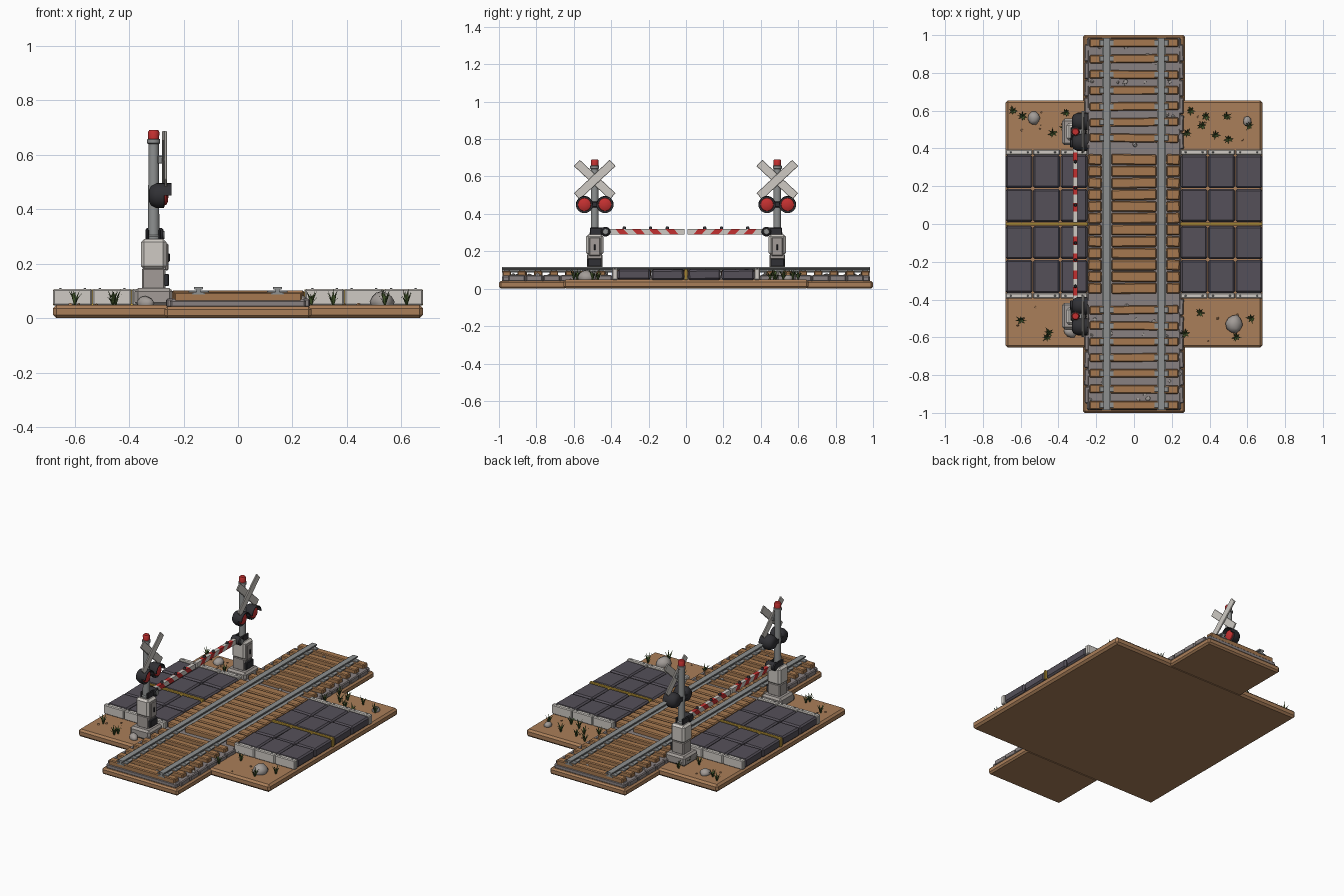
import bpy, bmesh, math, random
from mathutils import Matrix, Vector, Euler

if "Cube" in bpy.data.objects:
    bpy.data.objects.remove(bpy.data.objects["Cube"])

random.seed(4)
R = random.uniform


def mat(name, *c):
    m = bpy.data.materials.new(name)
    m.diffuse_color = (*c, 1)
    m.use_nodes = True
    m.node_tree.nodes["Principled BSDF"].inputs["Base Color"].default_value = m.diffuse_color
    return m


DIRT = mat("dirt", .40, .21, .10)
WOOD = mat("wood", .38, .19, .08)
ROAD = mat("asphalt", .09, .08, .10)
YELLOW = mat("yellow", .60, .38, .05)
STONE = mat("gravel", .25, .22, .22)
ROCK = mat("rock", .36, .33, .31)
STEEL = mat("steel", .27, .28, .28)
WHITE = mat("off_white", .62, .59, .55)
DARK = mat("black_metal", .03, .03, .035)
RED = mat("red", .55, .03, .03)
GREEN = mat("grass", .07, .12, .03)


def finish(name, bm, m, smooth=False):
    bmesh.ops.recalc_face_normals(bm, faces=bm.faces)
    me = bpy.data.meshes.new(name)
    bm.to_mesh(me)
    bm.free()
    ob = bpy.data.objects.new(name, me)
    bpy.context.collection.objects.link(ob)
    me.materials.append(m)
    if smooth:
        bpy.context.view_layer.objects.active = ob
        bpy.ops.object.select_all(action='DESELECT')
        ob.select_set(True)
        bpy.ops.object.shade_smooth_by_angle(angle=math.radians(40))
    return ob


def boxes(name, items, m, bevel=0.004):
    """items: (centre, size[, euler])"""
    bm = bmesh.new()
    for it in items:
        e = Euler(it[2]) if len(it) > 2 else Euler()
        M = Matrix.LocRotScale(Vector(it[0]), e, Vector(it[1]))
        bmesh.ops.create_cube(bm, size=1, matrix=M)
    if bevel:
        bmesh.ops.bevel(bm, geom=bm.edges[:], offset=bevel, segments=1, affect='EDGES')
    return finish(name, bm, m)


def lathe(name, origin, axis, profile, m, n=20):
    """profile: (radius, height) pairs spun about axis X or Z"""
    bm = bmesh.new()
    rings = []
    for r, h in profile:
        ring = []
        for i in range(n):
            a = 2 * math.pi * i / n
            c, s = r * math.cos(a), r * math.sin(a)
            p = (c, s, h) if axis == 'Z' else (h, c, s)
            ring.append(bm.verts.new(Vector(p) + Vector(origin)))
        rings.append(ring)
    for a, b in zip(rings, rings[1:]):
        for i in range(n):
            bm.faces.new((a[i], a[(i + 1) % n], b[(i + 1) % n], b[i]))
    bm.faces.new(rings[0])
    bm.faces.new(rings[-1])
    return finish(name, bm, m, True)


def prism(bm, pts, lo, hi, axis):
    """extrude a closed 2D outline along x (pts = y,z) or y (pts = x,z)"""
    f = (lambda p, t: (t, p[0], p[1])) if axis == 'X' else (lambda p, t: (p[0], t, p[1]))
    a = [bm.verts.new(f(p, lo)) for p in pts]
    b = [bm.verts.new(f(p, hi)) for p in pts]
    for i in range(len(pts)):
        j = (i + 1) % len(pts)
        bm.faces.new((a[i], a[j], b[j], b[i]))
    bm.faces.new(a)
    bm.faces.new(b)


def rocks(name, items, m, sub=2):
    bm = bmesh.new()
    for (x, y, z), r in items:
        M = Matrix.LocRotScale(Vector((x, y, z)), Euler((0, 0, R(0, 6))), Vector((r, r * R(.7, .9), r * .75)))
        v = bmesh.ops.create_icosphere(bm, subdivisions=sub, radius=1, matrix=M)['verts']
        for q in v:
            q.co += (q.co - Vector((x, y, z))) * R(-.08, .08)
    finish(name, bm, m, True)


# Dirt ground
boxes("ground_slab", [((0, 0, .024), (1.36, 1.31, .048))], DIRT, .012)
boxes("track_ground", [((0, s * .82, .021), (.54, .36, .042)) for s in (-1, 1)], DIRT, .01)

# Ballast bed with rim stones
boxes("ballast_bed", [((0, 0, .053), (.50, 1.97, .034))], STONE, .008)
boxes("ballast_rim", [((sx * .25, sy * (.44 + i * .093), .056), (.025, .088, .032), (0, 0, R(-.05, .05)))
      for sx in (-1, 1) for sy in (-1, 1) for i in range(6)], STONE, .005)

# Ties and their rail plates
tie_y = [s * (.455 + i * .084) for s in (-1, 1) for i in range(7)]
boxes("ties", [((0, y, .077), (.47, .045, .036), (0, 0, R(-.015, .015))) for y in tie_y], WOOD, .005)
boxes("rail_plates", [((sx * .145, y, .097), (.075, .03, .008)) for y in tie_y for sx in (-1, 1)], STEEL, .002)

# Crossing planks
planks = []
for i in range(12):
    y = -.341 + i * .062
    planks.append(((0, y, .081), (.24, .056, R(.036, .042)), (0, 0, R(-.02, .02))))
    for sx in (-1, 1):
        planks.append(((sx * .207, y, .081), (.072, .056, R(.036, .042)), (0, 0, R(-.04, .04))))
boxes("crossing_planks", planks, WOOD, .006)

# Rails
half = [(.024, .086), (.024, .092), (.008, .096), (.008, .104), (.017, .107), (.017, .115)]
outline = half + [(-x, z) for x, z in reversed(half)]
bm = bmesh.new()
for sx in (-1, 1):
    prism(bm, [(x + sx * .145, z) for x, z in outline], -.985, .985, 'Y')
finish("rails", bm, STEEL)

# Road slabs, centre line and kerbs
slabs = [((sx * (.318 + i * .145), sy * (.098 + j * .18), .075), (.142, .174, .056), (R(-.02, .02), R(-.025, .025), 0))
         for sx in (-1, 1) for sy in (-1, 1) for i in range(3) for j in range(2)]
boxes("road_slabs", slabs, ROAD, .009)
boxes("road_line", [((sx * .462, 0, .076), (.436, .016, .058)) for sx in (-1, 1)], YELLOW, .002)
kerb = [(sx * (.318 + i * .145), sy * .38) for sx in (-1, 1) for sy in (-1, 1) for i in range(3)]
boxes("kerbs", [((x, y, .077), (.143, .03, .06)) for x, y in kerb], WHITE, .005)
boxes("kerb_bolts", [((x + d, y, .108), (.009, .009, .006)) for x, y in kerb for d in (-.045, .045)], STEEL, .002)

# Signal posts with gates
PX = -.31
for s, side in ((-1, "front"), (1, "back")):
    y = s * .488
    boxes(side + "_footing", [((PX, y, .078), (.14, .14, .064))], ROCK, .012)
    boxes(side + "_cabinet_base", [((PX, y, .145), (.086, .082, .08))], ROCK, .006)
    boxes(side + "_cabinet", [((PX, y, .235), (.094, .092, .112))], WHITE, .012)
    boxes(side + "_cabinet_door", [((-.262, y, .225), (.012, .06, .1))], ROCK, .004)
    boxes(side + "_door_trim", [((-.264, y, .14), (.02, .075, .045)), ((-.255, y, .222), (.01, .01, .03))], DARK, .003)
    lathe(side + "_pole", (PX, y, 0), 'Z', [(.027, .285), (.027, .3), (.021, .306), (.019, .64),
          (.024, .643), (.024, .657), (.016, .66)], STEEL)
    lathe(side + "_beacon", (PX, y, 0), 'Z', [(.02, .658), (.021, .684), (.016, .692)], RED)
    # Crossed boards
    boxes(side + "_cross_boards", [((-.27 + k * .004, y, .583), (.009, .262, .046), (k * math.radians(43), 0, 0))
          for k in (-1, 1)], WHITE, .002)
    boxes(side + "_board_clamp", [((-.283, y, .583), (.025, .03, .03))], STEEL, .003)
    boxes(side + "_lamp_bar", [((-.305, y, .45), (.045, .09, .03))], DARK, .004)
    # Twin lamps with hoods
    for k in (-1, 1):
        ly = y + k * .055
        lathe(side + "_lamp_shell", (0, ly, .45), 'X', [(.02, -.328), (.036, -.32), (.046, -.3),
              (.046, -.272), (.038, -.27)], DARK, 24)
        lathe(side + "_lamp_lens", (0, ly, .45), 'X', [(.036, -.272), (.034, -.264), (.022, -.258), (.006, -.256)], RED, 24)
        bm = bmesh.new()
        arc = [math.pi * i / 12 for i in range(13)]
        prism(bm, [(ly + .046 * math.cos(a), .45 + .046 * math.sin(a)) for a in arc] +
              [(ly + .041 * math.cos(a), .45 + .041 * math.sin(a)) for a in reversed(arc)], -.275, -.245, 'X')
        finish(side + "_lamp_hood", bm, DARK, True)
    # Gate hinge
    boxes(side + "_gate_bracket", [((PX + k * .022, s * .466, .307), (.01, .095, .04)) for k in (-1, 1)], DARK, .004)
    lathe(side + "_gate_hub", (PX, s * .43, .305), 'X', [(.02, -.03), (.026, -.025), (.026, .03), (.02, .036)], DARK)
    lathe(side + "_hub_cap", (PX, s * .43, .305), 'X', [(.016, .034), (.014, .04)], STEEL)
    # Striped arm
    stripe = {0: bmesh.new(), 1: bmesh.new()}
    y0, y1, n, z0, z1 = .41, .008, 9, .29, .32
    step = (y1 - y0) / n
    for i in range(n):
        lo, hi = y0 + i * step, y0 + (i + 1) * step
        la = 0 if i == 0 else .014
        lb = 0 if i == n - 1 else .014
        prism(stripe[i % 2], [(s * (lo - la), z0), (s * (hi - lb), z0), (s * (hi + lb), z1), (s * (lo + la), z1)],
              PX - .012, PX + .012, 'X')
    finish(side + "_arm_white", stripe[0], WHITE)
    finish(side + "_arm_red", stripe[1], RED)
    for d in (.33, .19, .1):
        lathe(side + "_arm_lamp", (PX, s * d, 0), 'Z', [(.009, .318), (.009, .328), (.005, .333)], DARK, 10)

# Rocks and pebbles
rocks("rocks", [((-.53, .56, .055), .035), ((.6, .545, .055), .027), ((.53, -.53, .06), .05),
                ((-.34, -.575, .055), .033)], ROCK)
rocks("pebbles", [((R(-.24, .24), sy * R(.42, .95), .072), R(.009, .016)) for sy in (-1, 1) for _ in range(26)], ROCK, 1)
rocks("dirt_pebbles", [((sx * R(.3, .64), sy * R(.43, .62), .05), R(.005, .009))
      for sx in (-1, 1) for sy in (-1, 1) for _ in range(4)], DIRT, 1)

# Grass tufts
spots = [(-.6, -.51), (-.45, -.575), (-.46, -.6), (.27, -.58), (.35, -.47), (.54, -.6), (.62, -.5),
         (-.64, .6), (-.59, .57), (-.43, .48), (-.37, .51), (-.36, .59), (.3, .6), (.38, .57),
         (.28, .48), (.36, .52), (.43, .47), (.5, .45), (.49, .57), (.61, .52)]
bm = bmesh.new()
for x, y in spots:
    for i in range(8):
        a = i * math.pi / 4 + R(-.3, .3)
        d, w = Vector((math.cos(a), math.sin(a), 0)), Vector((-math.sin(a), math.cos(a), 0)) * .004
        h, o = R(.035, .062), Vector((x, y, .046))
        mid = o + d * .012 + Vector((0, 0, h * .6))
        v = [bm.verts.new(p) for p in (o - w, o + w, mid + w, mid - w, o + d * R(.02, .032) + Vector((0, 0, h)))]
        bm.faces.new(v[:4])
        bm.faces.new((v[3], v[2], v[4]))
finish("grass", bm, GREEN)
